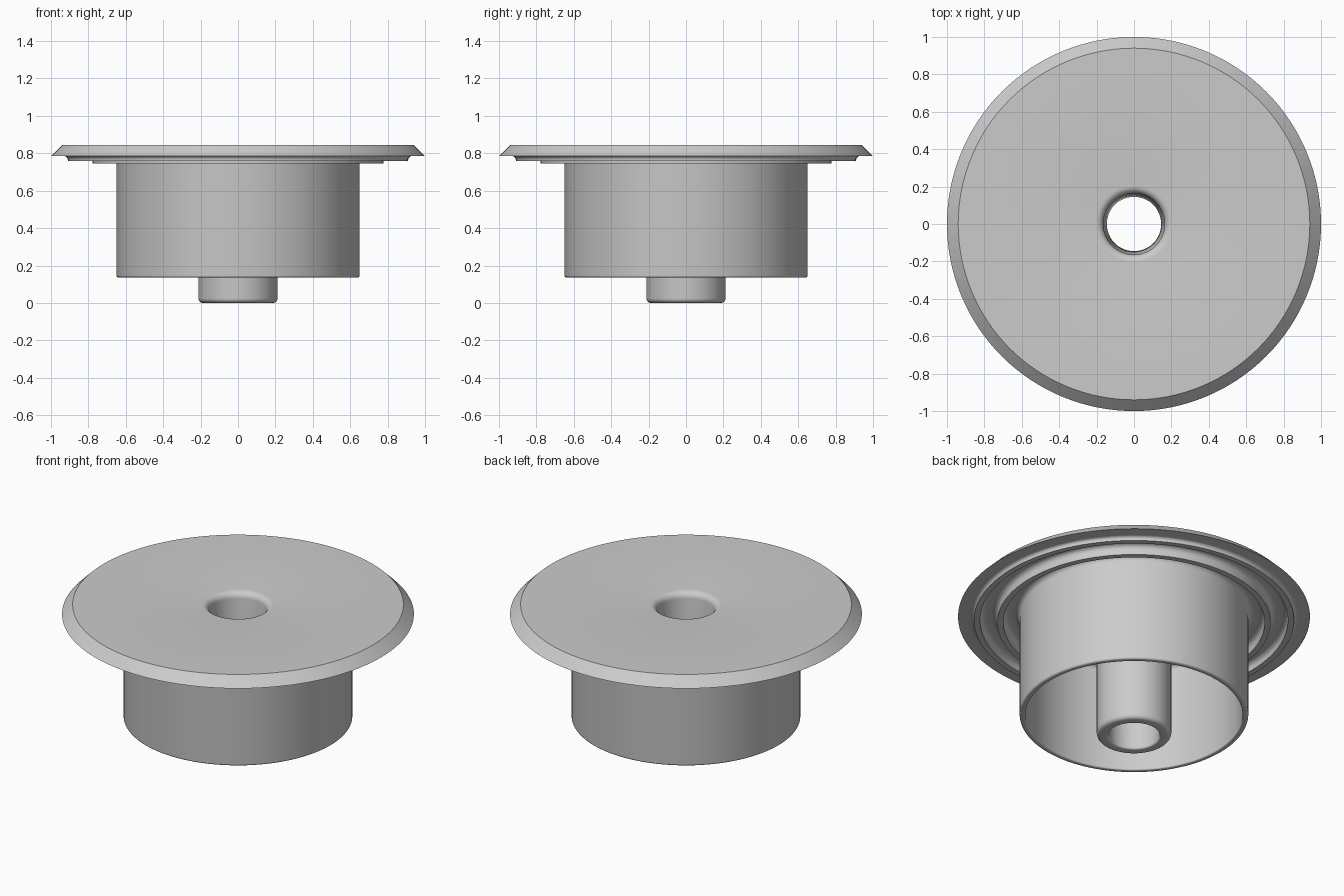
import bpy, bmesh, math
from mathutils import Vector, Matrix

cube = bpy.data.objects.get("Cube")
if cube:
    bpy.data.objects.remove(cube, do_unlink=True)

SIDES = 128

grey = bpy.data.materials.new("plain grey")
grey.use_nodes = True
colour = (0.6, 0.6, 0.6, 1)
grey.diffuse_color = colour
grey.node_tree.nodes["Principled BSDF"].inputs["Base Color"].default_value = colour


def rounded(corners, steps=6):
    """Round each (radius, height, fillet) corner of a closed profile."""
    out = []
    for i, (r, z, fillet) in enumerate(corners):
        p = Vector((r, z))
        if not fillet:
            out.append(p)
            continue
        a = (Vector(corners[i - 1][:2]) - p).normalized()
        b = (Vector(corners[(i + 1) % len(corners)][:2]) - p).normalized()
        half = a.angle(b) / 2
        start, end = p + a * fillet / math.tan(half), p + b * fillet / math.tan(half)
        centre = p + (a + b).normalized() * fillet / math.sin(half)
        u, v = start - centre, end - centre
        sweep = u.angle(v)
        for k in range(steps + 1):
            t = k / steps
            out.append(centre + (u * math.sin((1 - t) * sweep)
                                 + v * math.sin(t * sweep)) / math.sin(sweep))
    return out


def lathe(name, corners):
    """Revolve a closed profile about the vertical axis."""
    profile = rounded(corners)
    bm = bmesh.new()
    rings = []
    for s in range(SIDES):
        turn = Matrix.Rotation(math.tau * s / SIDES, 3, 'Z')
        rings.append([bm.verts.new(turn @ Vector((p.x, 0, p.y))) for p in profile])
    n = len(profile)
    for s in range(SIDES):
        here, there = rings[s], rings[(s + 1) % SIDES]
        for j in range(n):
            k = (j + 1) % n
            bm.faces.new((here[j], there[j], there[k], here[k]))
    bmesh.ops.recalc_face_normals(bm, faces=bm.faces)
    mesh = bpy.data.meshes.new(name)
    bm.to_mesh(mesh)
    bm.free()
    mesh.materials.append(grey)
    obj = bpy.data.objects.new(name, mesh)
    bpy.context.collection.objects.link(obj)
    bpy.ops.object.select_all(action='DESELECT')
    obj.select_set(True)
    bpy.context.view_layer.objects.active = obj
    bpy.ops.object.shade_smooth_by_angle(angle=math.radians(30))
    return obj


# Bevelled top plate
plate = [(0.165, 0.845, 0.04), (0.94, 0.845, 0), (1.0, 0.785, 0)]
# Two raised rings with rounded grooves on the underside
rings = [(0.91, 0.785, 0.02), (0.91, 0.76, 0), (0.875, 0.76, 0),
         (0.875, 0.805, 0.03), (0.777, 0.805, 0.03),
         (0.777, 0.745, 0), (0.743, 0.745, 0),
         (0.743, 0.805, 0.03), (0.65, 0.805, 0.03)]
# Hollow skirt
skirt = [(0.65, 0.135, 0.012), (0.617, 0.135, 0.008), (0.617, 0.795, 0.03)]
# Central tube with a slightly tapered bore
tube = [(0.212, 0.795, 0.03), (0.212, 0, 0.025), (0.145, 0, 0.012)]

lathe("flanged_cap", plate + rings + skirt + tube)
